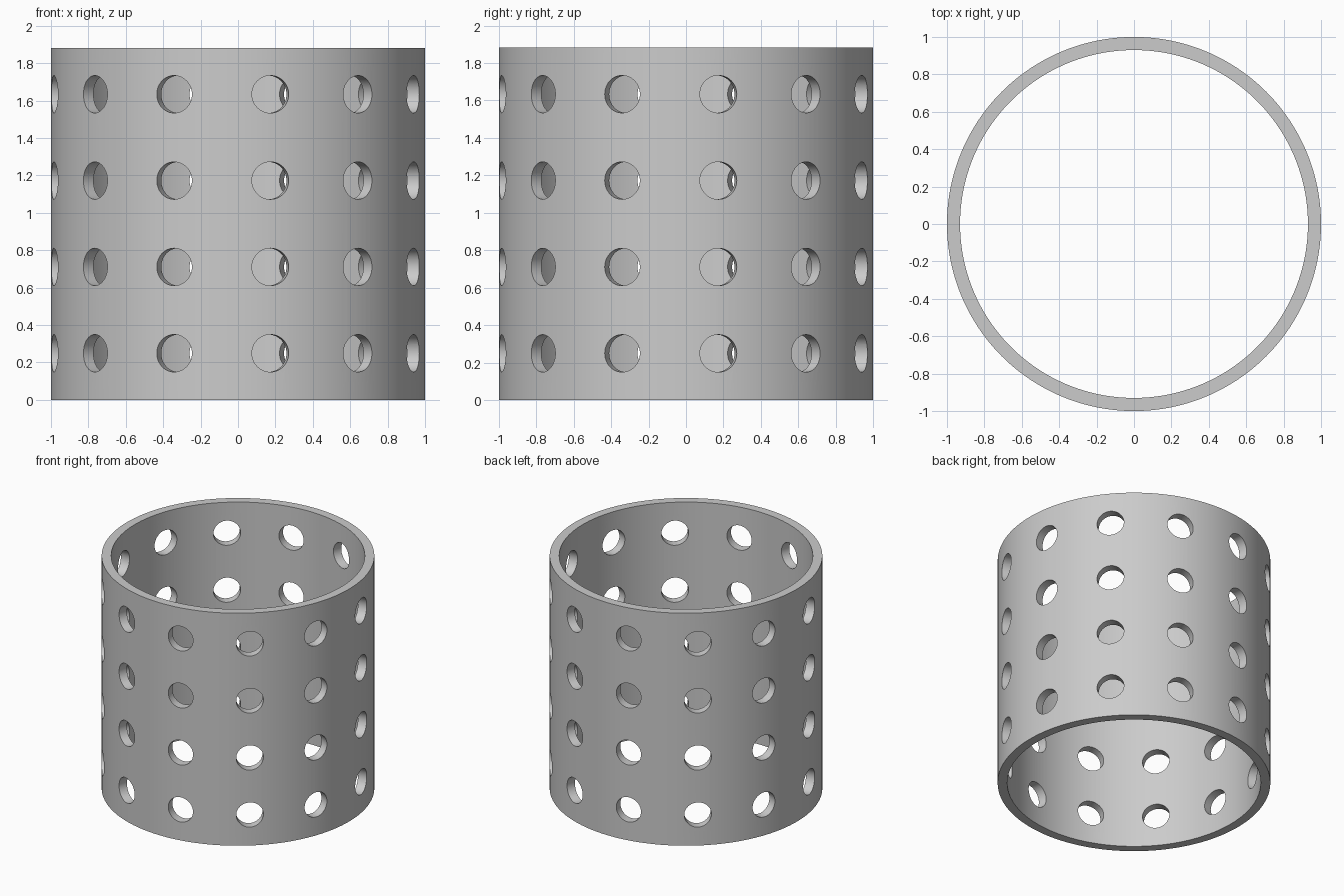
import bpy, bmesh
from math import radians, cos, sin, pi
from mathutils import Matrix

if "Cube" in bpy.data.objects:
    bpy.data.objects.remove(bpy.data.objects["Cube"])

HEIGHT, R_OUT, R_IN = 1.882, 1.0, 0.93
HOLE_R, HOLES, FIRST_ANGLE = 0.1, 12, 10
ROWS = [0.249 + 0.4615 * i for i in range(4)]
SEGMENTS = 192


def make_object(name, bm):
    bmesh.ops.recalc_face_normals(bm, faces=bm.faces)
    mesh = bpy.data.meshes.new(name)
    bm.to_mesh(mesh)
    bm.free()
    obj = bpy.data.objects.new(name, mesh)
    bpy.context.collection.objects.link(obj)
    return obj


# Tube wall: a rectangular section swept around z
bm = bmesh.new()
section = [(R_OUT, 0), (R_OUT, HEIGHT), (R_IN, HEIGHT), (R_IN, 0)]
rings = []
for i in range(SEGMENTS):
    a = 2 * pi * i / SEGMENTS
    rings.append([bm.verts.new((r * cos(a), r * sin(a), z)) for r, z in section])
for i in range(SEGMENTS):
    p, q = rings[i], rings[(i + 1) % SEGMENTS]
    for j in range(4):
        k = (j + 1) % 4
        bm.faces.new((p[j], q[j], q[k], p[k]))
tube = make_object("perforated_tube", bm)

# Radial drills: four rows of twelve round holes
bm = bmesh.new()
for z in ROWS:
    for i in range(HOLES):
        angle = radians(FIRST_ANGLE + i * 360 / HOLES)
        place = (Matrix.Translation((0, 0, z)) @ Matrix.Rotation(angle, 4, 'Z')
                 @ Matrix.Translation((0.96, 0, 0)) @ Matrix.Rotation(pi / 2, 4, 'Y'))
        bmesh.ops.create_cone(bm, cap_ends=True, segments=48, radius1=HOLE_R,
                              radius2=HOLE_R, depth=0.3, matrix=place)
drills = make_object("hole_cutters", bm)
drills.hide_render = True

# Cut the holes, then smooth while keeping the rims sharp
cut = tube.modifiers.new("holes", 'BOOLEAN')
cut.operation = 'DIFFERENCE'
cut.solver = 'EXACT'
cut.object = drills
bpy.context.view_layer.objects.active = tube
tube.select_set(True)
bpy.ops.object.modifier_apply(modifier=cut.name)
bpy.data.objects.remove(drills)
bpy.ops.object.shade_smooth_by_angle(angle=radians(30))
